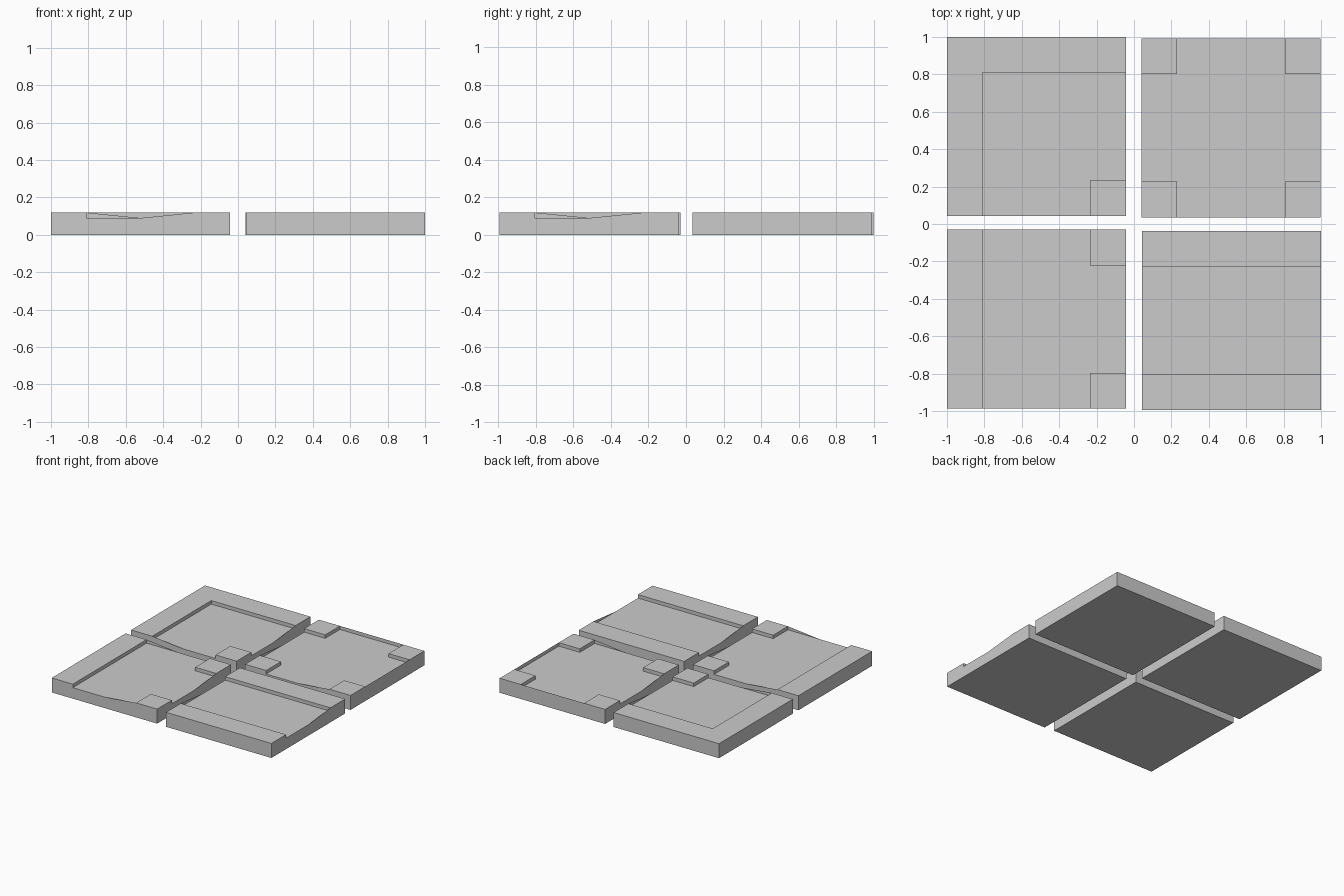
import bpy, bmesh

if "Cube" in bpy.data.objects:
    bpy.data.objects.remove(bpy.data.objects["Cube"])

SIZE, KERB = 0.957, 0.191     # tile width, raised border width
TOP, ROAD = 0.119, 0.09       # kerb height, road height
CUTS = [0, KERB, SIZE - KERB, SIZE]


def tile(name, x0, y0, rows, ends):
    """rows: 3 strings from back to front, '#' raised, '.' road.
    ends: wall filler at each road opening, 'low' / 'high' half slope or 'full'."""
    bm = bmesh.new()
    h = [[TOP if rows[2 - j][i] == '#' else ROAD for j in range(3)] for i in range(3)]

    def face(*pts):
        bm.faces.new([bm.verts.new((x0 + x, y0 + y, z)) for x, y, z in pts])

    def height(i, j):
        return h[i][j] if 0 <= i < 3 and 0 <= j < 3 else 0

    # top cells
    for i in range(3):
        for j in range(3):
            a, b, c, d, z = CUTS[i], CUTS[i + 1], CUTS[j], CUTS[j + 1], h[i][j]
            face((a, c, z), (b, c, z), (b, d, z), (a, d, z))
    # outer walls and kerb steps
    for i in range(4):
        for j in range(3):
            p, c, d = CUTS[i], CUTS[j], CUTS[j + 1]
            l, r = height(i - 1, j), height(i, j)
            if l != r:
                face((p, c, r), (p, c, l), (p, d, l), (p, d, r))
            l, r = height(j, i - 1), height(j, i)
            if l != r:
                face((c, p, l), (c, p, r), (d, p, r), (d, p, l))
    # underside
    face((0, 0, 0), (0, SIZE, 0), (SIZE, SIZE, 0), (SIZE, 0, 0))
    # thin wall fillers across the road openings
    mid = SIZE / 2
    shapes = {
        'low': [(KERB, ROAD), (mid, ROAD), (KERB, TOP)],
        'high': [(mid, ROAD), (SIZE - KERB, ROAD), (SIZE - KERB, TOP)],
        'full': [(KERB, ROAD), (SIZE - KERB, ROAD), (SIZE - KERB, TOP), (KERB, TOP)],
    }
    for side, kind in ends.items():
        pts = shapes[kind]
        if side in ('left', 'back'):
            pts = pts[::-1]
        e = SIZE if side in ('right', 'back') else 0
        if side in ('left', 'right'):
            face(*[(e, t, z) for t, z in pts])
        else:
            face(*[(t, e, z) for t, z in pts])
    bmesh.ops.remove_doubles(bm, verts=bm.verts, dist=1e-5)
    me = bpy.data.meshes.new(name)
    bm.to_mesh(me)
    bm.free()
    bpy.context.collection.objects.link(bpy.data.objects.new(name, me))


# four road tiles: bend, crossing, side junction, straight
tile("bend_tile", -1.0, 0.043, ["###", "#..", "#.#"],
     {'front': 'low', 'right': 'high'})
tile("crossing_tile", 0.04, 0.035, ["#.#", "...", "#.#"],
     {'right': 'full', 'back': 'full', 'left': 'low', 'front': 'high'})
tile("junction_tile", -1.0, -0.987, ["#.#", "#..", "#.#"],
     {'front': 'high', 'right': 'high', 'back': 'low'})
tile("straight_tile", 0.043, -0.995, ["###", "...", "###"],
     {'right': 'high', 'left': 'low'})
